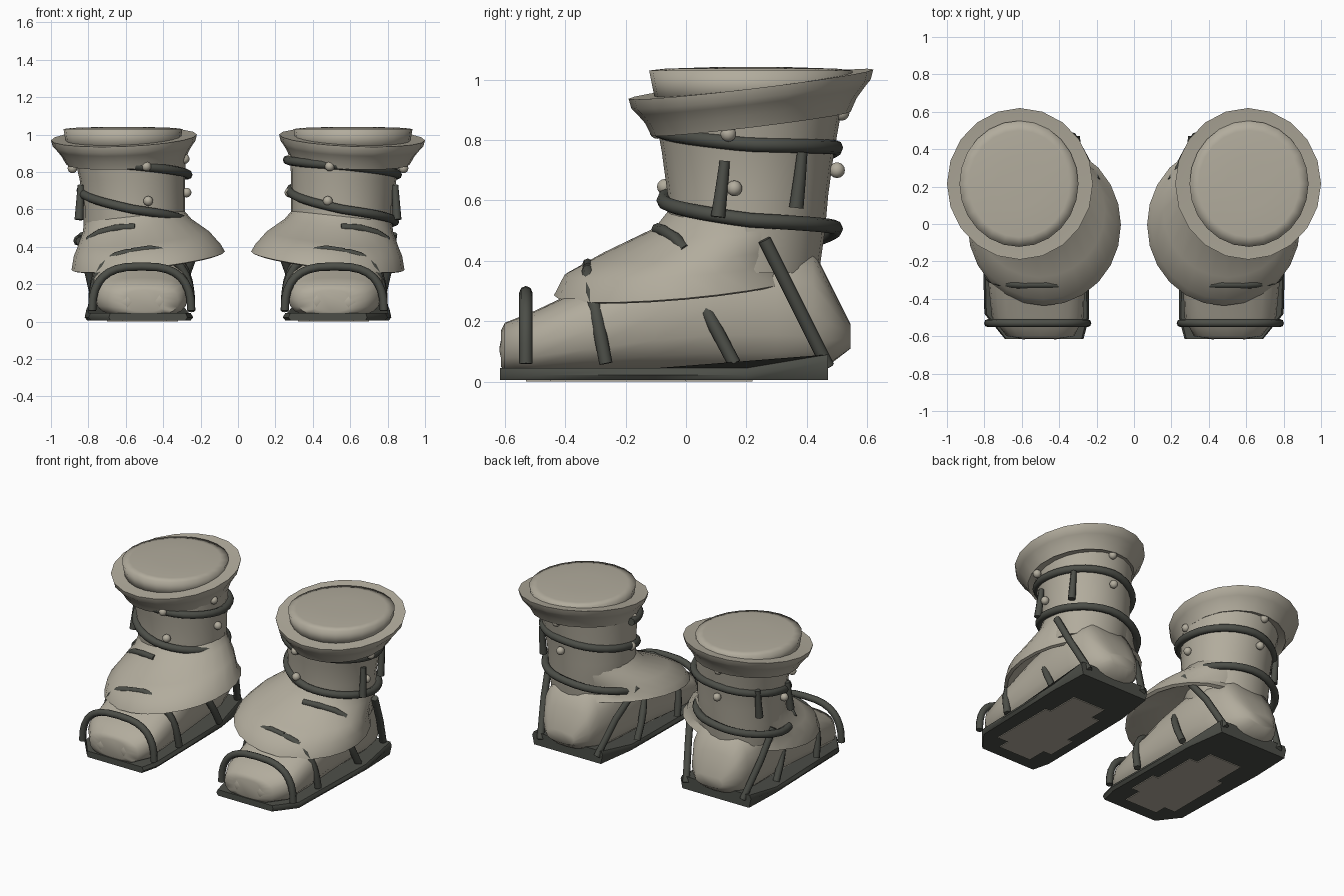
import bpy, bmesh, math
from mathutils import Vector


def material(name, rgb):
    m = bpy.data.materials.new(name)
    m.diffuse_color = (*rgb, 1)
    return m


CLOTH = material("pale cloth", (0.445, 0.413, 0.337))
DARK = material("dark leather", (0.072, 0.076, 0.064))


def finish(name, bm, mat, angle=40):
    bmesh.ops.recalc_face_normals(bm, faces=bm.faces[:])
    me = bpy.data.meshes.new(name)
    bm.to_mesh(me)
    bm.free()
    ob = bpy.data.objects.new(name, me)
    bpy.context.collection.objects.link(ob)
    me.materials.append(mat)
    bpy.ops.object.select_all(action='DESELECT')
    ob.select_set(True)
    bpy.context.view_layer.objects.active = ob
    bpy.ops.object.shade_smooth_by_angle(angle=math.radians(angle))
    return ob


def loft(name, rings, mat, side, angle=40):
    """Skin a list of closed rings, capping both ends."""
    bm = bmesh.new()
    vs = [[bm.verts.new((side * p[0], p[1], p[2])) for p in r] for r in rings]
    n = len(vs[0])
    for a, b in zip(vs, vs[1:]):
        for i in range(n):
            j = (i + 1) % n
            bm.faces.new((a[i], a[j], b[j], b[i]))
    bm.faces.new(vs[0])
    bm.faces.new(vs[-1])
    return finish(name, bm, mat, angle)


def oval(cx, cy, rx, ry, z, tx=0.0, ty=0.0, n=24):
    """Horizontal oval, tilted by slopes tx and ty."""
    pts = []
    for i in range(n):
        a = 2 * math.pi * i / n
        dx, dy = rx * math.cos(a), ry * math.sin(a)
        pts.append((cx + dx, cy + dy, z + tx * dx + ty * dy))
    return pts


def tube(name, path, r0, r1, side, n=8):
    """Round cord along a path, radius going from r0 to r1."""
    path = [Vector(p) for p in path]
    rings = []
    for i, p in enumerate(path):
        t = (path[min(i + 1, len(path) - 1)] - path[max(i - 1, 0)]).normalized()
        ref = Vector((0, 0, 1)) if name.startswith("wrap") else Vector((0, 1, 0))
        u = t.cross(ref).normalized()
        v = t.cross(u)
        r = r0 + (r1 - r0) * i / (len(path) - 1)
        rings.append([p + r * (u * math.cos(2 * math.pi * k / n) + v * math.sin(2 * math.pi * k / n))
                      for k in range(n)])
    return loft(name, rings, DARK, side, 50)


def spheres(name, items, side):
    """Ellipsoids from (centre, radii) pairs."""
    bm = bmesh.new()
    for c, r in items:
        made = bmesh.ops.create_uvsphere(bm, u_segments=12, v_segments=8, radius=1)
        bmesh.ops.scale(bm, verts=made["verts"], vec=r)
        bmesh.ops.translate(bm, verts=made["verts"], vec=(side * c[0], c[1], c[2]))
    return finish(name, bm, CLOTH, 60)


def spow(v, e):
    return math.copysign(abs(v) ** e, v)


def interp(keys, t):
    for (t0, v0), (t1, v1) in zip(keys, keys[1:]):
        if t <= t1:
            return v0 + (v1 - v0) * (t - t0) / (t1 - t0)
    return keys[-1][1]


# y, centre x, half width, bottom z, top z
FOOT = [(-0.612, 0.50, 0.10, 0.05, 0.17), (-0.60, 0.50, 0.18, 0.03, 0.195),
        (-0.50, 0.515, 0.245, 0.02, 0.235), (-0.32, 0.52, 0.258, 0.02, 0.32),
        (-0.10, 0.525, 0.255, 0.02, 0.42), (0.10, 0.53, 0.25, 0.02, 0.48),
        (0.30, 0.54, 0.24, 0.02, 0.48), (0.42, 0.55, 0.205, 0.03, 0.44),
        (0.48, 0.55, 0.17, 0.06, 0.32), (0.545, 0.55, 0.10, 0.11, 0.19)]
# bottom y, top y, top z of each strap over the foot
HOOPS = [(-0.53, -0.53, 0.295), (-0.265, -0.325, 0.37), (0.16, -0.02, 0.40)]
STUDS = [(0.885, 0.14, 0.82), (0.84, 0.16, 0.64), (0.49, -0.095, 0.83), (0.48, -0.07, 0.645),
         (0.285, 0.15, 0.87), (0.275, 0.18, 0.69), (0.60, 0.515, 0.89), (0.58, 0.50, 0.70)]
SOLE = [(0.27, -0.615), (0.69, -0.615), (0.80, -0.48), (0.81, -0.1), (0.82, 0.2), (0.81, 0.47),
        (0.29, 0.47), (0.25, 0.2), (0.245, -0.1), (0.24, -0.5)]
PATCH = [(0.38, -0.53), (0.62, -0.53), (0.62, -0.45), (0.70, -0.45), (0.70, 0.0), (0.66, 0.0),
         (0.66, 0.22), (0.42, 0.22), (0.42, 0.1), (0.36, 0.1), (0.36, -0.2), (0.32, -0.2),
         (0.32, -0.4), (0.38, -0.4)]

for side, tag in ((1, "right"), (-1, "left")):
    # foot with two rounded toe lobes
    rings = []
    for y, cx, hw, zb, zt in FOOT:
        zc, hz = (zb + zt) / 2, (zt - zb) / 2
        rings.append([(cx + hw * spow(math.cos(a), 0.75), y, zc + hz * spow(math.sin(a), 0.75))
                      for a in (2 * math.pi * k / 20 for k in range(20))])
    loft("foot_" + tag, rings, CLOTH, side, 60)
    spheres("toes_" + tag, [((0.42, -0.52, 0.11), (0.10, 0.098, 0.10)),
                            ((0.59, -0.52, 0.105), (0.10, 0.098, 0.095))], side)

    # sole with raised heel rim, and worn patch underneath
    def rim(y):
        return interp([(-1, 0.045), (0.2, 0.045), (0.36, 0.09), (1, 0.09)], y)
    loft("sole_" + tag, [[(0.53 + (x - 0.53) * 0.95, y, 0.005) for x, y in SOLE],
                         [(x, y, rim(y) - 0.022) for x, y in SOLE],
                         [(0.53 + (x - 0.53) * 0.96, y, rim(y)) for x, y in SOLE]], DARK, side, 50)
    loft("sole_patch_" + tag, [[(x, y, 0.0) for x, y in PATCH],
                               [(x, y, 0.006) for x, y in PATCH]], CLOTH, side, 30)

    # shaft
    loft("shaft_" + tag, [oval(0.56, 0.20, 0.25, 0.24, 0.36),
                          oval(0.555, 0.20, 0.27, 0.26, 0.50),
                          oval(0.555, 0.205, 0.272, 0.266, 0.62),
                          oval(0.565, 0.205, 0.282, 0.285, 0.76),
                          oval(0.58, 0.205, 0.30, 0.31, 0.90)], CLOTH, side)

    # flared skirt over the foot, with a thin turned hem
    loft("skirt_" + tag, [oval(0.555, 0.20, 0.265, 0.255, 0.57, -0.1, 0.0),
                          oval(0.54, 0.17, 0.29, 0.28, 0.515, -0.12, 0.05),
                          oval(0.505, 0.07, 0.35, 0.355, 0.445, -0.11, 0.08),
                          oval(0.485, 0.0, 0.393, 0.402, 0.382, -0.08, 0.07),
                          oval(0.48, -0.005, 0.41, 0.432, 0.325, -0.12, 0.09),
                          oval(0.48, -0.005, 0.39, 0.41, 0.318, -0.12, 0.09),
                          oval(0.52, 0.10, 0.27, 0.28, 0.41, -0.1, 0.1)], CLOTH, side)

    # tilted cuff: outside wall, brim edge, shallow top
    cuff = [(0.305, 0.31, -0.12), (0.32, 0.33, -0.128), (0.34, 0.35, -0.085), (0.365, 0.378, -0.05),
            (0.382, 0.396, -0.03), (0.39, 0.405, 0.003), (0.335, 0.35, 0.0)]
    loft("cuff_" + tag, [oval(0.61 - 0.1 * max(0, -dz - 0.02), 0.215, rx, ry, 0.982 + dz, -0.04, 0.12, 20)
                         for rx, ry, dz in cuff], CLOTH, side)

    # stuffed lining rising out of the cuff
    loft("lining_" + tag, [oval(0.615, 0.215, 0.30, 0.315, 0.92),
                           oval(0.615, 0.215, 0.318, 0.337, 1.03),
                           oval(0.615, 0.215, 0.27, 0.285, 1.036),
                           oval(0.615, 0.215, 0.12, 0.13, 1.041)], CLOTH, side, 120)

    # cord spiralling down the shaft, same winding on both boots
    height = [(0, 0.865), (0.25, 0.835), (0.5, 0.785), (0.75, 0.775), (1, 0.70),
              (1.25, 0.60), (1.5, 0.535), (1.75, 0.51), (2, 0.43)]
    tail = 0.35 if side > 0 else 0.298
    path = []
    for i in range(65):
        t = 2.05 * i / 64
        a = math.pi + 2 * math.pi * t
        z = interp(height, t)
        r = interp([(0, 0.297), (0.75, 0.292), (1, 0.28), (1.6, 0.278), (1.8, 0.295), (2.05, tail)], t)
        path.append((side * 0.56 + r * math.cos(a), 0.205 + r * math.sin(a), z))
    tube("wrap_cord_" + tag, path, 0.024, 0.024, 1)

    # straps arching over the foot
    for k, (y0, y1, top) in enumerate(HOOPS):
        path = []
        for i in range(17):
            a = math.pi * i / 16
            h = math.sin(a) ** 0.8
            path.append((0.515 - 0.265 * spow(math.cos(a), 0.7), y0 + (y1 - y0) * h,
                         0.06 + (top - 0.06) * h))
        tube("foot_strap_%d_%s" % (k + 1, tag), path, 0.022, 0.022, side)

    # heel straps rising to the cord, and strap ends showing on the skirt
    tube("heel_strap_inner_" + tag, [(0.33, 0.47, 0.05), (0.27, 0.36, 0.27), (0.20, 0.23, 0.46)],
         0.022, 0.022, side)
    tube("heel_strap_outer_" + tag, [(0.75, 0.47, 0.05), (0.80, 0.36, 0.27), (0.83, 0.26, 0.47)],
         0.022, 0.022, side)
    tube("skirt_strap_upper_" + tag, [(0.55, -0.095, 0.505), (0.65, -0.075, 0.50), (0.74, -0.035, 0.475),
                                      (0.80, 0.0, 0.435)], 0.02, 0.02, side)
    tube("skirt_strap_lower_" + tag, [(0.38, -0.325, 0.375), (0.47, -0.325, 0.39), (0.57, -0.325, 0.375)],
         0.018, 0.018, side)

    # hanging tassels on the outer side
    tube("tassel_front_" + tag, [(0.84, 0.128, 0.73), (0.845, 0.118, 0.64), (0.85, 0.106, 0.545)],
         0.017, 0.024, side)
    tube("tassel_back_" + tag, [(0.80, 0.385, 0.76), (0.80, 0.376, 0.67), (0.80, 0.365, 0.575)],
         0.017, 0.024, side)

    # round studs
    spheres("studs_" + tag, [(c, (0.026,) * 3) for c in STUDS], side)
